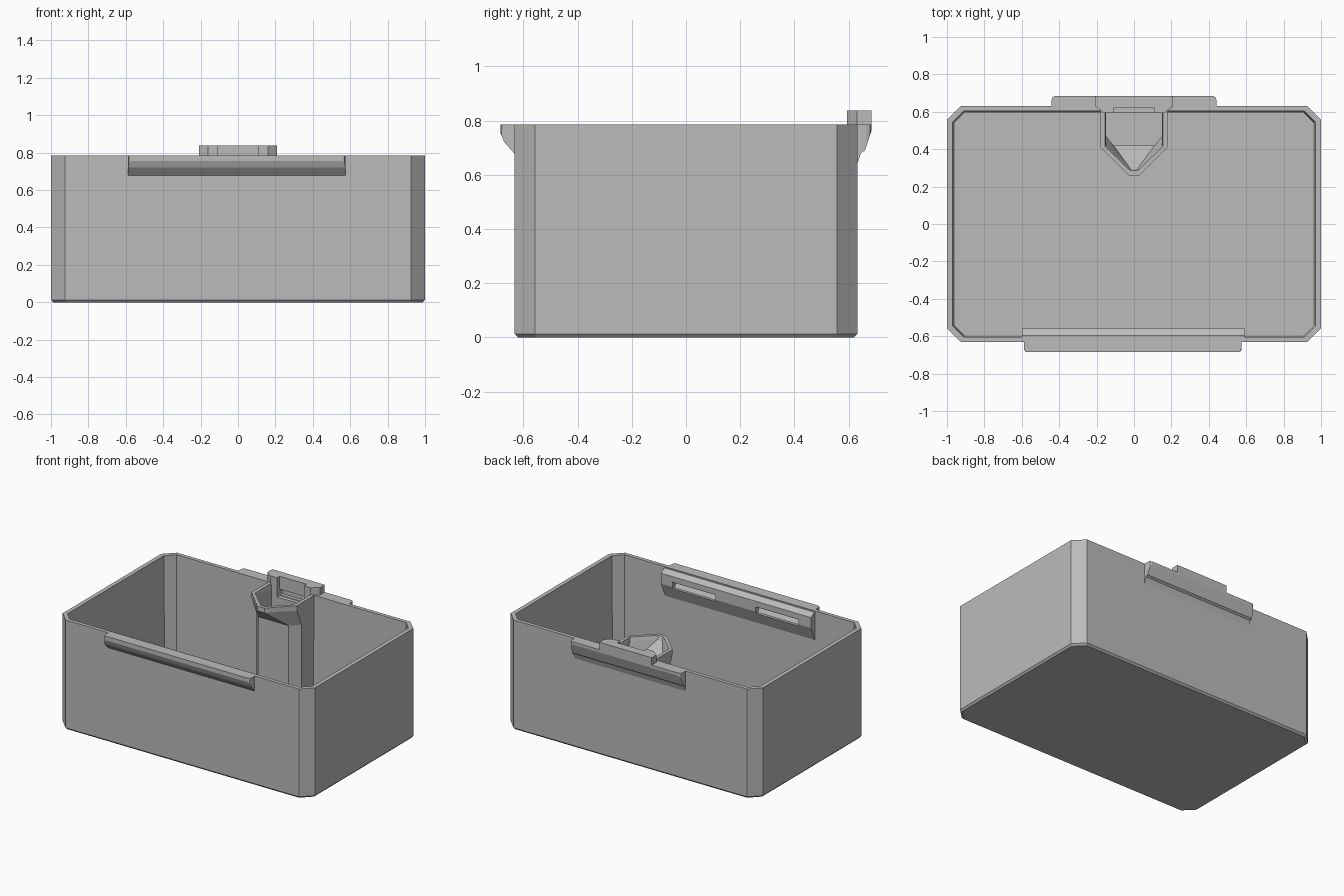
import bpy
import bmesh

cube = bpy.data.objects.get("Cube")
if cube:
    bpy.data.objects.remove(cube, do_unlink=True)

grey = bpy.data.materials.new("plain grey")
grey.use_nodes = True
COLOUR = (0.5, 0.5, 0.5, 1)
grey.diffuse_color = COLOUR
for node in grey.node_tree.nodes:
    if node.type == "BSDF_PRINCIPLED":
        node.inputs["Base Color"].default_value = COLOUR


def finish(name, bm):
    bmesh.ops.recalc_face_normals(bm, faces=bm.faces)
    mesh = bpy.data.meshes.new(name)
    bm.to_mesh(mesh)
    bm.free()
    mesh.materials.append(grey)
    obj = bpy.data.objects.new(name, mesh)
    bpy.context.collection.objects.link(obj)
    return obj


def loft(name, rings):
    """Skin a list of equal-sized closed rings and cap both ends."""
    bm = bmesh.new()
    loops = [[bm.verts.new(p) for p in ring] for ring in rings]
    n = len(loops[0])
    for a, b in zip(loops, loops[1:]):
        for i in range(n):
            j = (i + 1) % n
            bm.faces.new((a[i], a[j], b[j], b[i]))
    bm.faces.new(loops[0])
    bm.faces.new(loops[-1])
    return finish(name, bm)


def rail(name, profile, x0, x1, rounding=0):
    """Extrude a (y, z) profile along x, rounding its outermost upright edges."""
    obj = loft(name, [[(x, y, z) for y, z in profile] for x in (x0, x1)])
    if rounding:
        bm = bmesh.new()
        bm.from_mesh(obj.data)
        far = max(abs(v.co.y) for v in bm.verts)
        edges = [e for e in bm.edges
                 if all(abs(abs(v.co.y) - far) < 1e-4 for v in e.verts)
                 and abs(e.verts[0].co.x - e.verts[1].co.x) < 1e-4]
        bmesh.ops.bevel(bm, geom=edges, offset=rounding, segments=2,
                        profile=0.5, affect='EDGES')
        bm.to_mesh(obj.data)
        bm.free()
    return obj


def block(name, x0, x1, y0, y1, z0, z1):
    return rail(name, [(y0, z0), (y1, z0), (y1, z1), (y0, z1)], x0, x1)


def cut(targets, cutter):
    cutter.hide_render = True
    for obj in targets:
        mod = obj.modifiers.new("cut", 'BOOLEAN')
        mod.operation = 'DIFFERENCE'
        mod.solver = 'EXACT'
        mod.object = cutter
        bpy.context.view_layer.objects.active = obj
        bpy.ops.object.modifier_apply(modifier=mod.name)
    bpy.data.objects.remove(cutter, do_unlink=True)


TOP = 0.785


# Box shell: outside up to the rim, then inside down to the floor
def octagon(hx, hy, c, z):
    quarter = [(hx, hy - c), (hx - c, hy)]
    pts = quarter + [(-x, y) for x, y in reversed(quarter)]
    return [(x, y, z) for x, y in pts + [(-x, -y) for x, y in pts]]


shell = loft("box_shell", [
    octagon(0.988, 0.62, 0.07, 0),
    octagon(1.0, 0.632, 0.075, 0.013),
    octagon(1.0, 0.632, 0.075, TOP),
    octagon(0.97, 0.605, 0.06, TOP),
    octagon(0.96, 0.595, 0.055, 0.03)])


# Hollow pillar whose top flares forward into a pointed spout
def hexagon(w, back, shoulder, tip_w, tip, z):
    right = [(w, back), (w, shoulder), (tip_w, tip)]
    return [(x, y, z) for x, y in right + [(-x, y) for x, y in reversed(right)]]


pillar = loft("spout_pillar", [
    hexagon(0.18, 0.604, 0.46, 0.12, 0.4, 0.02),
    hexagon(0.18, 0.604, 0.46, 0.12, 0.4, 0.63),
    hexagon(0.18, 0.604, 0.41, 0.03, 0.26, 0.75),
    hexagon(0.18, 0.604, 0.41, 0.03, 0.26, TOP),
    hexagon(0.155, 0.595, 0.415, 0.02, 0.285, TOP),
    hexagon(0.15, 0.595, 0.42, 0.018, 0.295, 0.76),
    hexagon(0.15, 0.595, 0.47, 0.11, 0.42, 0.64),
    hexagon(0.15, 0.595, 0.47, 0.11, 0.42, 0.035)])

# Front grip outside the wall
rail("front_grip", [(-0.62, TOP), (-0.685, TOP), (-0.685, 0.755),
                    (-0.67, 0.72), (-0.632, 0.677), (-0.62, 0.677)],
     -0.588, 0.575, 0.02)

# Thickened panel inside the front wall, with two slots
panel = rail("front_inner_panel", [(-0.615, 0.78), (-0.595, 0.78), (-0.56, 0.755),
                                   (-0.56, 0.68), (-0.6, 0.58), (-0.615, 0.58)],
             -0.6, 0.59)
for side in (-1, 1):
    xs = sorted((side * 0.16, side * 0.5))
    slot = rail("slot_cutter", [(-0.6, 0.69), (-0.585, 0.665), (-0.5, 0.665),
                                (-0.5, 0.715), (-0.6, 0.715)], *xs)
    cut([panel, shell], slot)

# Back grip
back_grip = rail("back_grip", [(0.62, TOP), (0.685, TOP), (0.685, 0.765),
                               (0.66, 0.69), (0.645, 0.68), (0.632, 0.64),
                               (0.62, 0.64)], -0.44, 0.44, 0.02)

# Raised catch above the back wall
outline = [(0.208, 0.685), (0.208, 0.63), (0.16, 0.594)]
outline += [(-x, y) for x, y in reversed(outline)]
catch = loft("back_catch", [[(x, y, z) for x, y in outline] for z in (0.775, 0.838)])

# Notch and deeper slot that open the catch towards the spout
parts = [shell, pillar, catch, back_grip]
cut(parts, block("notch_cutter", -0.107, 0.107, 0.57, 0.624, 0.7, 0.9))
cut(parts, block("latch_cutter", -0.107, 0.107, 0.6, 0.65, 0.705, 0.745))
